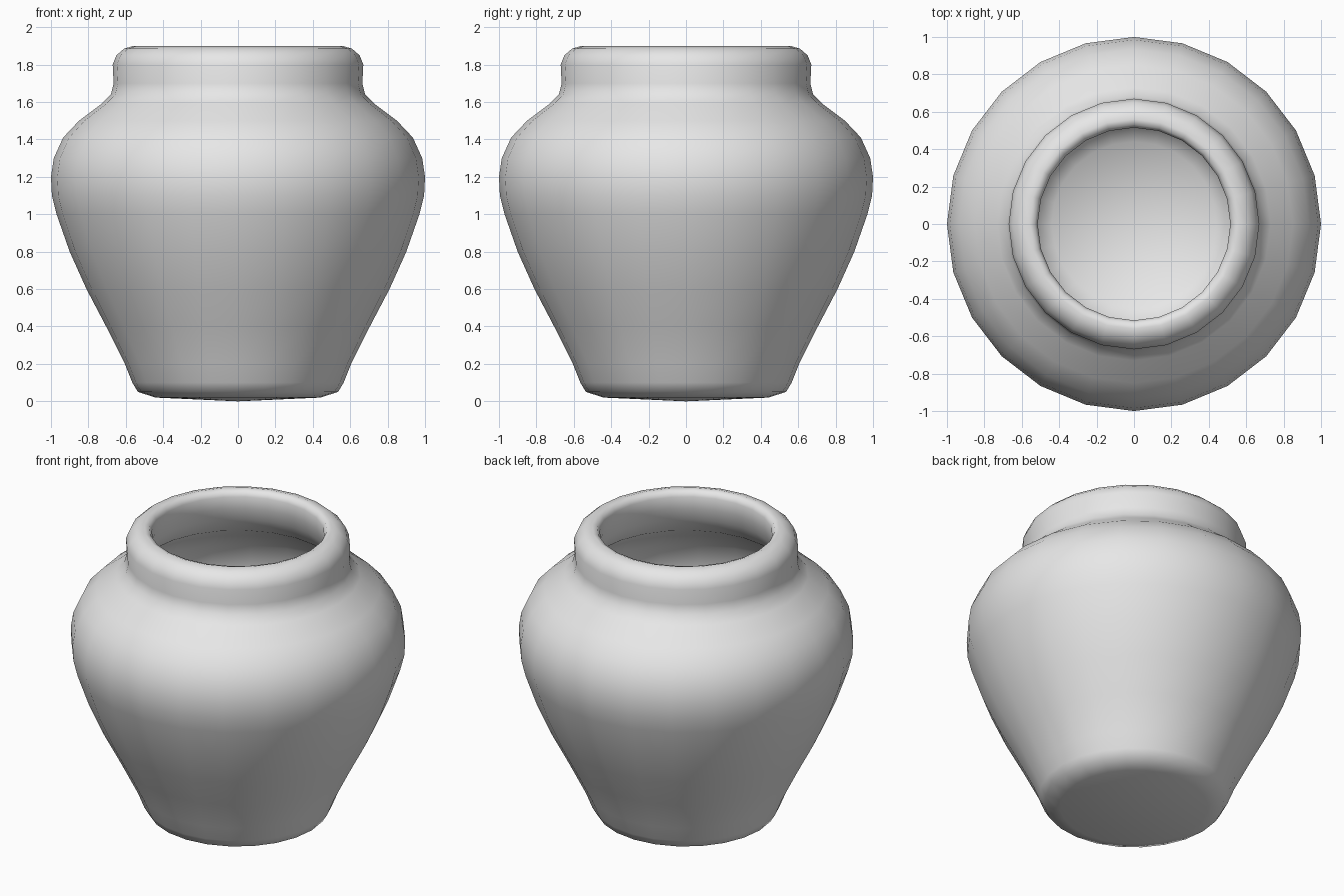
import bpy, bmesh, math
from mathutils import Matrix

if "Cube" in bpy.data.objects:
    bpy.data.objects.remove(bpy.data.objects["Cube"], do_unlink=True)

SIDES = 24

# Clay material
clay = bpy.data.materials.new("pale_grey_clay")
clay.use_nodes = True
colour = (0.8, 0.8, 0.8, 1)
clay.diffuse_color = colour
clay.node_tree.nodes["Principled BSDF"].inputs["Base Color"].default_value = colour

# Radius and height pairs: underside and belly, shoulder, collar
outside = [(0, 0), (0.44, 0.02), (0.535, 0.05), (0.565, 0.1), (0.605, 0.2),
           (0.705, 0.4), (0.81, 0.6), (0.9, 0.8), (0.97, 1.0), (0.995, 1.1),
           (1.0, 1.2), (0.985, 1.3), (0.935, 1.41), (0.85, 1.5), (0.73, 1.59),
           (0.68, 1.64), (0.665, 1.7), (0.67, 1.8), (0.65, 1.85), (0.61, 1.885),
           (0.56, 1.9)]
# Rolled lip, inner wall and floor
inside = [(0.53, 1.89), (0.515, 1.86), (0.52, 1.78), (0.54, 1.7), (0.6, 1.6),
          (0.76, 1.49), (0.86, 1.38), (0.91, 1.2), (0.88, 1.0), (0.72, 0.6),
          (0.53, 0.22), (0.44, 0.13), (0, 0.11)]


def lathe(name, profile, material):
    """Revolve a profile about the z axis into a smooth closed pot."""
    bm = bmesh.new()
    verts = [bm.verts.new((r, 0, z)) for r, z in profile]
    edges = [bm.edges.new(pair) for pair in zip(verts, verts[1:])]
    bmesh.ops.spin(bm, geom=verts + edges, cent=(0, 0, 0), axis=(0, 0, 1),
                   angle=math.tau, steps=SIDES, use_merge=False)
    bmesh.ops.remove_doubles(bm, verts=bm.verts, dist=0.0005)
    bmesh.ops.recalc_face_normals(bm, faces=bm.faces)
    for face in bm.faces:
        face.smooth = True
    mesh = bpy.data.meshes.new(name)
    bm.to_mesh(mesh)
    bm.free()
    mesh.materials.append(material)
    pot = bpy.data.objects.new(name, mesh)
    bpy.context.collection.objects.link(pot)
    return pot


lathe("pot", outside + inside, clay)
